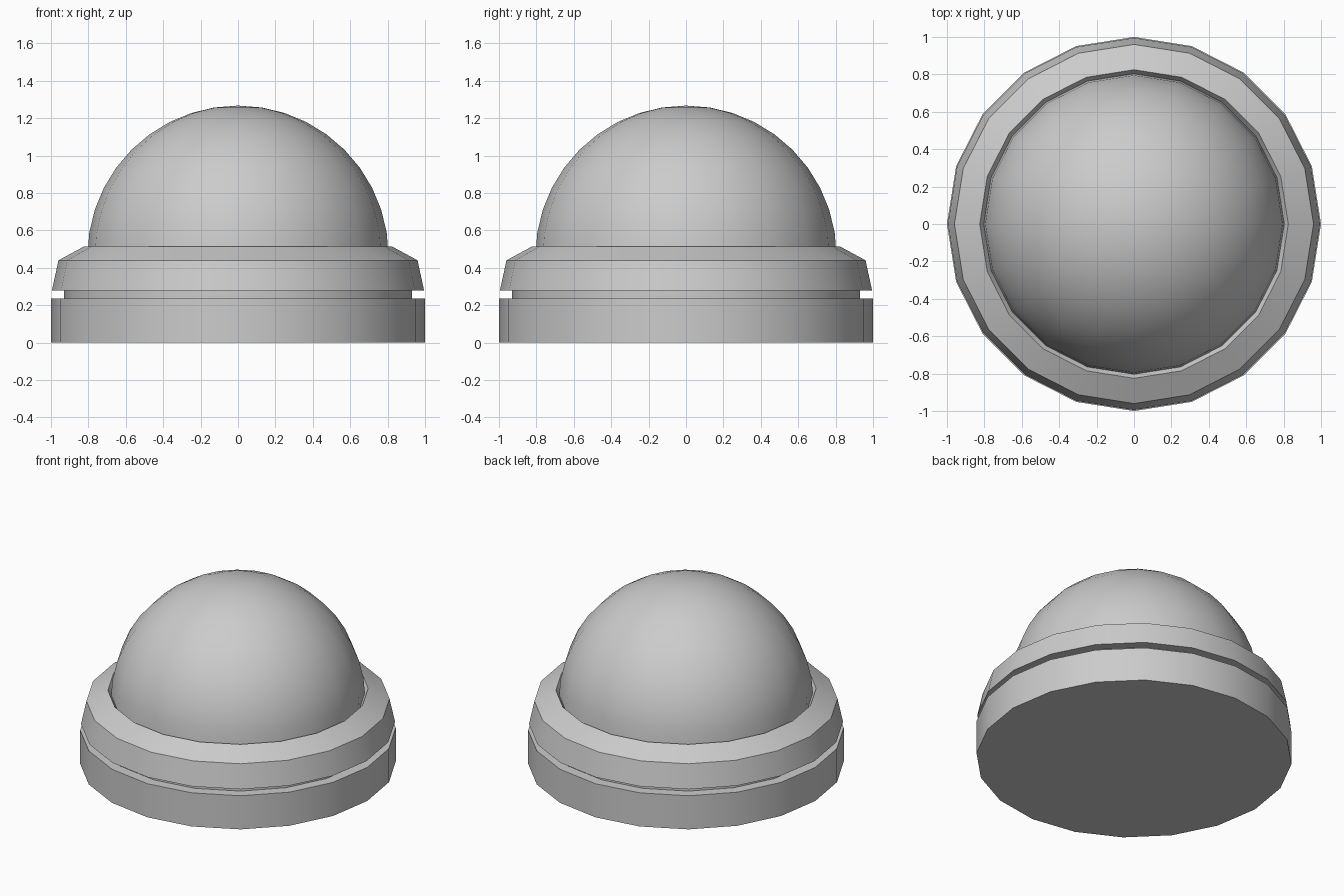
import bpy, bmesh, math

if "Cube" in bpy.data.objects:
    bpy.data.objects.remove(bpy.data.objects["Cube"])

SIDES = 20


def lathe(name, profile):
    """Revolve (radius, z) points about z; radius 0 closes to a pole, open ends are capped."""
    bm = bmesh.new()
    rings = []
    for r, z in profile:
        if r < 1e-6:
            rings.append([bm.verts.new((0, 0, z))])
        else:
            rings.append([bm.verts.new((r * math.cos(math.tau * i / SIDES),
                                        r * math.sin(math.tau * i / SIDES), z))
                          for i in range(SIDES)])
    for a, b in zip(rings, rings[1:]):
        for i in range(SIDES):
            j = (i + 1) % SIDES
            if len(b) == 1:
                bm.faces.new((a[i], a[j], b[0]))
            else:
                bm.faces.new((a[i], a[j], b[j], b[i]))
    bm.faces.new(rings[0][::-1])
    if len(rings[-1]) > 1:
        bm.faces.new(rings[-1])
    bmesh.ops.recalc_face_normals(bm, faces=bm.faces[:])
    mesh = bpy.data.meshes.new(name)
    bm.to_mesh(mesh)
    bm.free()
    obj = bpy.data.objects.new(name, mesh)
    bpy.context.collection.objects.link(obj)
    bpy.ops.object.select_all(action='DESELECT')
    obj.select_set(True)
    bpy.context.view_layer.objects.active = obj
    bpy.ops.object.shade_smooth_by_angle(angle=math.radians(25))
    return obj


# Base drum, recessed groove and flared collar with a shallow dome seat
lathe("base_and_collar", [
    (1.0, 0), (1.0, 0.235), (0.93, 0.235), (0.93, 0.278),
    (0.995, 0.278), (0.96, 0.44), (0.825, 0.513), (0.80, 0.475),
])

# Hemispherical dome, sunk slightly into the collar
R, CENTRE_Z, RINGS = 0.805, 0.462, 10
dome = [(R * math.cos(k * math.pi / 2 / RINGS),
         CENTRE_Z + R * math.sin(k * math.pi / 2 / RINGS)) for k in range(RINGS + 1)]
lathe("dome", dome)
